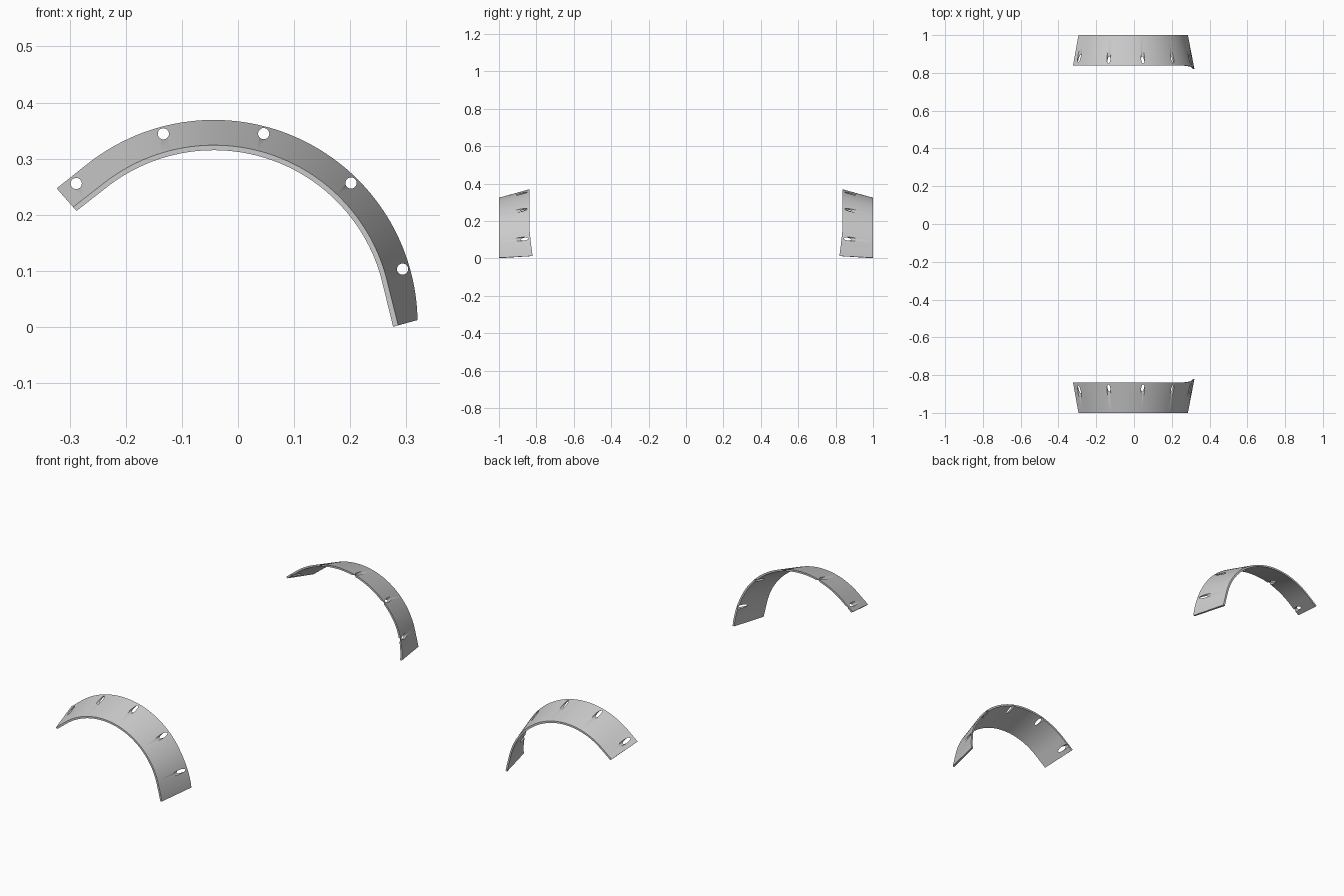
import bpy, bmesh
from math import sin, cos, radians

if "Cube" in bpy.data.objects:
    bpy.data.objects.remove(bpy.data.objects["Cube"])

CX, CZ = -0.043, 0.006      # arc centre in the side profile
N = 72                      # segments along the arc
THICK = 0.009


def point(radius, deg, y):
    a = radians(deg)
    return (CX + radius * cos(a), y, CZ + radius * sin(a))


def tail(radius, deg, lo, hi):
    # circular arc that runs on as straight tangents outside lo..hi
    over = max(lo - deg, deg - hi, 0)
    return radius / cos(radians(over))


def section(t):
    # four corners of the tapered strip at position t along the arc
    back = 1.0 + t * 138.3
    front = -0.5 + t * 140.9
    lip = -1.0 + t * 141.6
    rb = tail(0.363, back, -10, 128.5)
    rf = tail(0.318, front, 14, 128)
    flare = max(0, (30 - back) / 29)
    yb = -0.838 + 0.018 * flare ** 1.5
    return [point(rb, back, yb), point(rf, front, -1),
            point(rf - THICK, lip, -1), point(rb - THICK, back, yb)]


# Curved flare strip
bm = bmesh.new()
rings = [[bm.verts.new(p) for p in section(i / N)] for i in range(N + 1)]
for a, b in zip(rings, rings[1:]):
    for k in range(4):
        j = (k + 1) % 4
        bm.faces.new((a[k], a[j], b[j], b[k]))
bm.faces.new(rings[0])
bm.faces.new(rings[-1])
bmesh.ops.recalc_face_normals(bm, faces=bm.faces)
mesh = bpy.data.meshes.new("fender_flare")
bm.to_mesh(mesh)
bm.free()
flare = bpy.data.objects.new("fender_flare", mesh)
bpy.context.collection.objects.link(flare)
bpy.context.view_layer.objects.active = flare
flare.select_set(True)

# Bolt holes drilled straight along y
cutters = []
for i in range(5):
    bpy.ops.mesh.primitive_cylinder_add(
        vertices=24, radius=0.010, depth=0.5,
        location=point(0.350, 16.1 + 29.6 * i, -0.9), rotation=(radians(90), 0, 0))
    hole = bpy.context.object
    hole.name = "bolt_hole_cutter"
    hole.hide_render = True
    cutters.append(hole)
    mod = flare.modifiers.new("hole", 'BOOLEAN')
    mod.operation = 'DIFFERENCE'
    mod.solver = 'EXACT'
    mod.object = hole

# Opposite side of the vehicle
mirror = flare.modifiers.new("other_side", 'MIRROR')
mirror.use_axis = (False, True, False)
mirror.use_mirror_merge = False

bpy.ops.object.select_all(action='DESELECT')
flare.select_set(True)
bpy.context.view_layer.objects.active = flare
for mod in list(flare.modifiers):
    bpy.ops.object.modifier_apply(modifier=mod.name)
for c in cutters:
    bpy.data.objects.remove(c, do_unlink=True)
bpy.ops.object.shade_smooth_by_angle(angle=radians(30))
